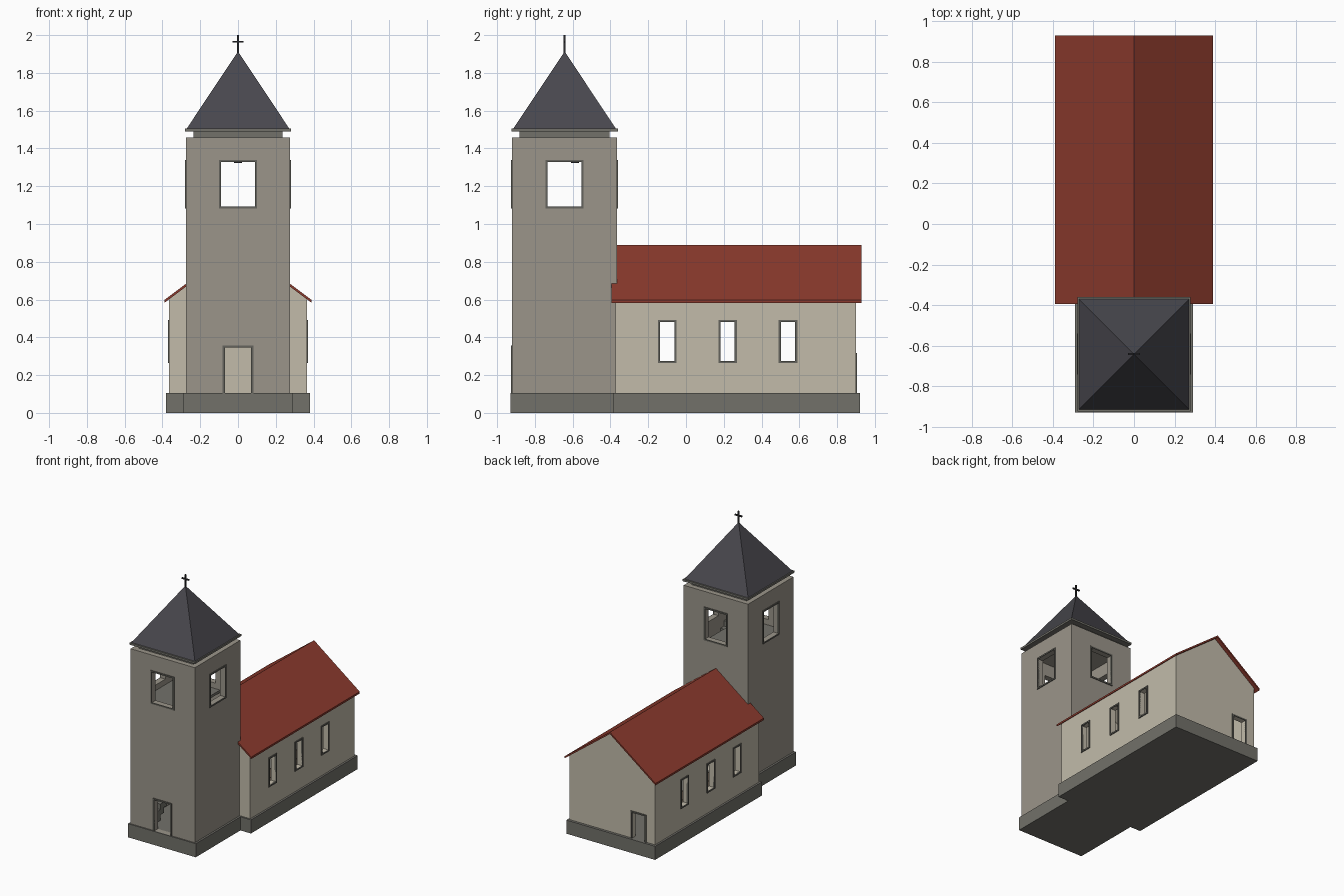
import bpy, bmesh
from math import pi
from mathutils import Matrix, Vector

if "Cube" in bpy.data.objects:
    bpy.data.objects.remove(bpy.data.objects["Cube"], do_unlink=True)


def material(name, hex_code):
    def linear(c):
        return c / 12.92 if c <= 0.04045 else ((c + 0.055) / 1.055) ** 2.4
    rgb = [linear(int(hex_code[i:i + 2], 16) / 255) for i in (0, 2, 4)]
    m = bpy.data.materials.new(name)
    m.use_nodes = True
    m.diffuse_color = (*rgb, 1)
    bsdf = m.node_tree.nodes["Principled BSDF"]
    bsdf.inputs["Base Color"].default_value = (*rgb, 1)
    bsdf.inputs["Roughness"].default_value = 0.9
    return m


CREAM = material("cream plaster", "c2bbaa")
TOWER = material("warm grey stone", "9b958a")
STONE = material("dark grey stone", "72716a")
TRIM = material("grey trim", "65645d")
RED = material("red tile", "8b3a2d")
SLATE = material("slate", "48474d")
IRON = material("dark iron", "2b2b2e")
WOOD = material("weathered wood", "6e6255")


def finish(name, bm, mat):
    bmesh.ops.recalc_face_normals(bm, faces=bm.faces)
    mesh = bpy.data.meshes.new(name)
    bm.to_mesh(mesh)
    bm.free()
    mesh.materials.append(mat)
    ob = bpy.data.objects.new(name, mesh)
    bpy.context.collection.objects.link(ob)
    return ob


def add_box(bm, x0, x1, y0, y1, z0, z1, place=Matrix()):
    size = Matrix.Diagonal((x1 - x0, y1 - y0, z1 - z0, 1))
    mid = Matrix.Translation(((x0 + x1) / 2, (y0 + y1) / 2, (z0 + z1) / 2))
    bmesh.ops.create_cube(bm, size=1, matrix=place @ mid @ size)


def box(name, mat, *bounds):
    bm = bmesh.new()
    add_box(bm, *bounds)
    return finish(name, bm, mat)


def prism(name, mat, points, start, end, along_y=True):
    """Extrude an outline along y (points are x, z) or along z (points are x, y)."""
    bm = bmesh.new()
    place = (lambda a, b: (a, start, b)) if along_y else (lambda a, b: (a, b, start))
    face = bm.faces.new([bm.verts.new(place(a, b)) for a, b in points])
    out = bmesh.ops.extrude_face_region(bm, geom=[face])
    step = Vector((0, end - start, 0) if along_y else (0, 0, end - start))
    bmesh.ops.translate(bm, vec=step, verts=[v for v in out["geom"] if isinstance(v, bmesh.types.BMVert)])
    return finish(name, bm, mat)


def subtract(target, cutter):
    cutter.hide_render = True
    mod = target.modifiers.new("cut", 'BOOLEAN')
    mod.operation, mod.solver, mod.object = 'DIFFERENCE', 'EXACT', cutter
    bpy.context.view_layer.objects.active = target
    bpy.ops.object.modifier_apply(modifier=mod.name)
    bpy.data.objects.remove(cutter, do_unlink=True)


def opening(name, cutter, x, y, angle, half, z0, z1, door=False):
    """Add an opening to a cutter and put a trim frame round it on the outside."""
    place = Matrix.Translation((x, y, 0)) @ Matrix.Rotation(angle, 4, 'Z')
    add_box(cutter, -half, half, -0.03, 0.06, z0, z1, place)
    bm = bmesh.new()
    rim, front, back = 0.011, -0.006, 0.008
    bottom = z0 if door else z0 - rim
    for s in (-1, 1):
        a, b = sorted((s * half, s * (half + rim)))
        add_box(bm, a, b, front, back, bottom, z1 + rim, place)
    add_box(bm, -half, half, front, back, z1, z1 + rim, place)
    if not door:
        add_box(bm, -half, half, front, back, bottom, z0, place)
    finish(name, bm, TRIM)


FLOOR, WALL = 0.105, 0.04
TX, TY, TD = 0.275, -0.6425, 0.2775      # tower half width, centre y, half depth
NX, NY0, NY1 = 0.365, -0.372, 0.90       # nave half width and y range
SLOPE = 0.75

# Plinth under tower and nave
half_outline = [(0.29, -0.93), (0.29, -0.385), (0.38, -0.385), (0.38, 0.92)]
prism("plinth", STONE, half_outline + [(-x, y) for x, y in reversed(half_outline)], 0, FLOOR, False)


# Nave walls, hollow up to the roof
def gable(half, peak, base):
    eave = peak - SLOPE * half
    return [(-half, base), (half, base), (half, eave), (0, peak), (-half, eave)]


nave = prism("nave_walls", CREAM, gable(NX, 0.878, FLOOR), NY0, NY1)
subtract(nave, prism("nave_cavity", CREAM, gable(NX - WALL, 0.855, FLOOR - 0.02), NY0 + WALL, NY1 - WALL))
cuts = bmesh.new()
for i in range(3):
    for side, label in ((1, "left"), (-1, "right")):
        opening(f"nave_window_{label}_{i + 1}", cuts, side * NX, -0.10 + 0.32 * i,
                side * pi / 2, 0.038, 0.275, 0.48)
opening("back_door_frame", cuts, -0.225, NY1, pi, 0.055, FLOOR, 0.305, True)
add_box(cuts, -0.085, 0.085, NY0 - 0.03, NY0 + 0.06, FLOOR, 0.36)
subtract(nave, finish("nave_openings", cuts, CREAM))

# Nave roof
ex, top, low = 0.39, 0.89, 0.875
drop = SLOPE * ex
prism("nave_roof", RED, [(-ex, low - drop), (0, low), (ex, low - drop),
                         (ex, top - drop), (0, top), (-ex, top - drop)], -0.395, 0.93)

# Tower walls, hollow with openings
y0, y1 = TY - TD, TY + TD
ix, iy0, iy1 = TX - WALL, y0 + WALL, y1 - WALL
tower = box("tower_walls", TOWER, -TX, TX, y0, y1, FLOOR, 1.458)
subtract(tower, box("tower_cavity", TOWER, -ix, ix, iy0, iy1, FLOOR - 0.02, 1.425))
cuts = bmesh.new()
for label, x, y, angle in (("front", 0, y0, 0), ("left", TX, TY, pi / 2),
                           ("back", 0, y1, pi), ("right", -TX, TY, -pi / 2)):
    opening(f"belfry_window_{label}", cuts, x, y, angle, 0.09, 1.093, 1.328)
opening("front_door_frame", cuts, 0, y0, 0, 0.07, FLOOR, 0.345, True)
add_box(cuts, -0.085, 0.085, y1 - 0.07, y1 + 0.03, FLOOR, 0.36)
subtract(tower, finish("tower_openings", cuts, TOWER))

# Tower cornice, eave and spire
box("tower_neck", STONE, -0.235, 0.235, TY - 0.238, TY + 0.238, 1.455, 1.492)
box("spire_eave", STONE, -0.28, 0.28, TY - 0.2825, TY + 0.2825, 1.49, 1.505)
bm = bmesh.new()
bmesh.ops.create_cone(bm, cap_ends=True, segments=4, radius1=0.273 * 2 ** 0.5, radius2=0, depth=0.41,
                      matrix=Matrix.Translation((0, TY, 1.708)) @ Matrix.Rotation(pi / 4, 4, 'Z'))
finish("spire", bm, SLATE)

# Cross on the spire
bm = bmesh.new()
add_box(bm, -0.005, 0.005, TY - 0.005, TY + 0.005, 1.89, 2.0)
add_box(bm, -0.03, 0.03, TY - 0.005, TY + 0.005, 1.96, 1.97)
finish("spire_cross", bm, IRON)

# Bell hanging in the belfry
bm = bmesh.new()
for r1, r2, a, b in ((0.05, 0.028, 1.342, 1.40), (0.022, 0.022, 1.322, 1.342), (0.006, 0.006, 1.40, 1.43)):
    bmesh.ops.create_cone(bm, cap_ends=True, segments=16, radius1=r1, radius2=r2, depth=b - a,
                          matrix=Matrix.Translation((0, TY + 0.055, (a + b) / 2)))
finish("bell", bm, IRON)

# Belfry floor, open above the last flight of stairs
box("belfry_floor", STONE, -ix, 0.13, iy0, iy1, 1.03, 1.05)

# Stairs climbing round the inside of the tower
bm = bmesh.new()
rise, tread, width = 0.042, 0.042, 0.1
z = FLOOR
for i in range(8):
    y = iy0 + 0.04 + tread * i
    add_box(bm, -ix, -ix + width, y, y + tread, max(FLOOR, z - rise), z + rise)
    z += rise
for i in range(6):
    x = -ix + width + 0.045 * i
    add_box(bm, x, x + 0.045, iy1 - width, iy1, z - rise, z + rise)
    z += rise
add_box(bm, -ix, -ix + width, iy1 - width, iy1, z - 7 * rise, z - 6 * rise)
add_box(bm, ix - width, ix, iy1 - width, iy1, z - rise, z)
for i in range(8):
    y = iy1 - width - tread * i
    add_box(bm, ix - width, ix, y - tread, y, z - rise, z + rise)
    z += rise
finish("tower_stairs", bm, STONE)

# Pews on both sides of the aisle
for side, label in ((1, "left"), (-1, "right")):
    bm = bmesh.new()
    for i in range(7):
        y = -0.2 + 0.12 * i
        a, b = sorted((side * 0.1, side * 0.29))
        add_box(bm, a, b, y, y + 0.01, FLOOR, 0.235)
        add_box(bm, a, b, y + 0.01, y + 0.055, 0.155, 0.167)
        for x in (a, b - 0.01):
            add_box(bm, x, x + 0.01, y + 0.01, y + 0.05, FLOOR, 0.155)
    finish(f"pews_{label}", bm, WOOD)
